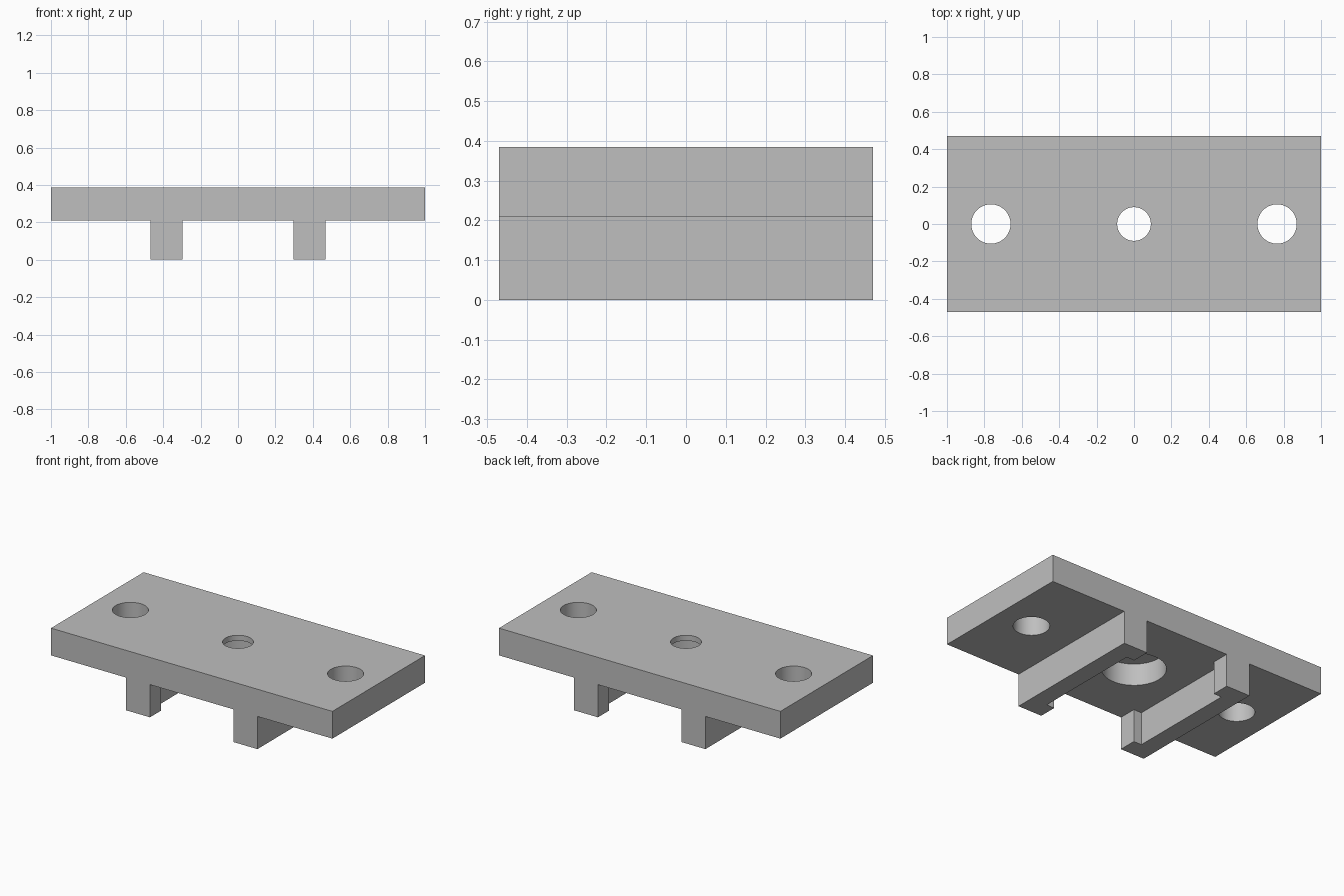
import bpy, bmesh

if "Cube" in bpy.data.objects:
    bpy.data.objects.remove(bpy.data.objects["Cube"], do_unlink=True)

grey = bpy.data.materials.new("plain grey")
grey.use_nodes = True
grey.diffuse_color = (0.52, 0.52, 0.52, 1)
grey.node_tree.nodes["Principled BSDF"].inputs["Base Color"].default_value = grey.diffuse_color

HALF_DEPTH = 0.47
PLATE_BOTTOM, PLATE_TOP = 0.21, 0.385
BORE_FLOOR = 0.35


def prism(name, outline, z0, z1):
    """Extrude a flat outline from z0 up to z1."""
    bm = bmesh.new()
    face = bm.faces.new([bm.verts.new((x, y, z0)) for x, y in outline])
    ext = bmesh.ops.extrude_face_region(bm, geom=[face])
    top = [v for v in ext["geom"] if isinstance(v, bmesh.types.BMVert)]
    bmesh.ops.translate(bm, verts=top, vec=(0, 0, z1 - z0))
    bmesh.ops.recalc_face_normals(bm, faces=bm.faces)
    mesh = bpy.data.meshes.new(name)
    bm.to_mesh(mesh)
    bm.free()
    mesh.materials.append(grey)
    obj = bpy.data.objects.new(name, mesh)
    bpy.context.collection.objects.link(obj)
    return obj


def drill(target, x, radius, z0, z1):
    """Cut a round vertical hole into the target."""
    bpy.ops.mesh.primitive_cylinder_add(vertices=64, radius=radius, depth=z1 - z0,
                                        location=(x, 0, (z0 + z1) / 2))
    cutter = bpy.context.object
    cutter.hide_render = True
    cutter.data.materials.append(grey)
    mod = target.modifiers.new("hole", "BOOLEAN")
    mod.operation, mod.solver, mod.object = "DIFFERENCE", "EXACT", cutter
    bpy.context.view_layer.objects.active = target
    bpy.ops.object.modifier_apply(modifier=mod.name)
    bpy.data.objects.remove(cutter, do_unlink=True)


# Mounting plate with two outer holes and a counterbored centre hole
d = HALF_DEPTH
plate = prism("mounting_plate", [(-1, -d), (1, -d), (1, d), (-1, d)], PLATE_BOTTOM, PLATE_TOP)
for x in (-0.765, 0.765):
    drill(plate, x, 0.105, 0, 1)
drill(plate, 0, 0.09, 0, 1)
drill(plate, 0, 0.185, 0, BORE_FLOOR)

bpy.ops.object.select_all(action="DESELECT")
plate.select_set(True)
bpy.context.view_layer.objects.active = plate
bpy.ops.object.shade_smooth_by_angle()

# Rails under the plate, recessed on their inner sides between end tabs
outer, inner, recess, tab = 0.467, 0.297, 0.353, 0.355
profile = [(outer, -d), (outer, d), (inner, d), (inner, tab),
           (recess, tab), (recess, -tab), (inner, -tab), (inner, -d)]
for side, name in ((1, "left_rail"), (-1, "right_rail")):
    prism(name, [(side * x, y) for x, y in profile], 0, PLATE_BOTTOM)
